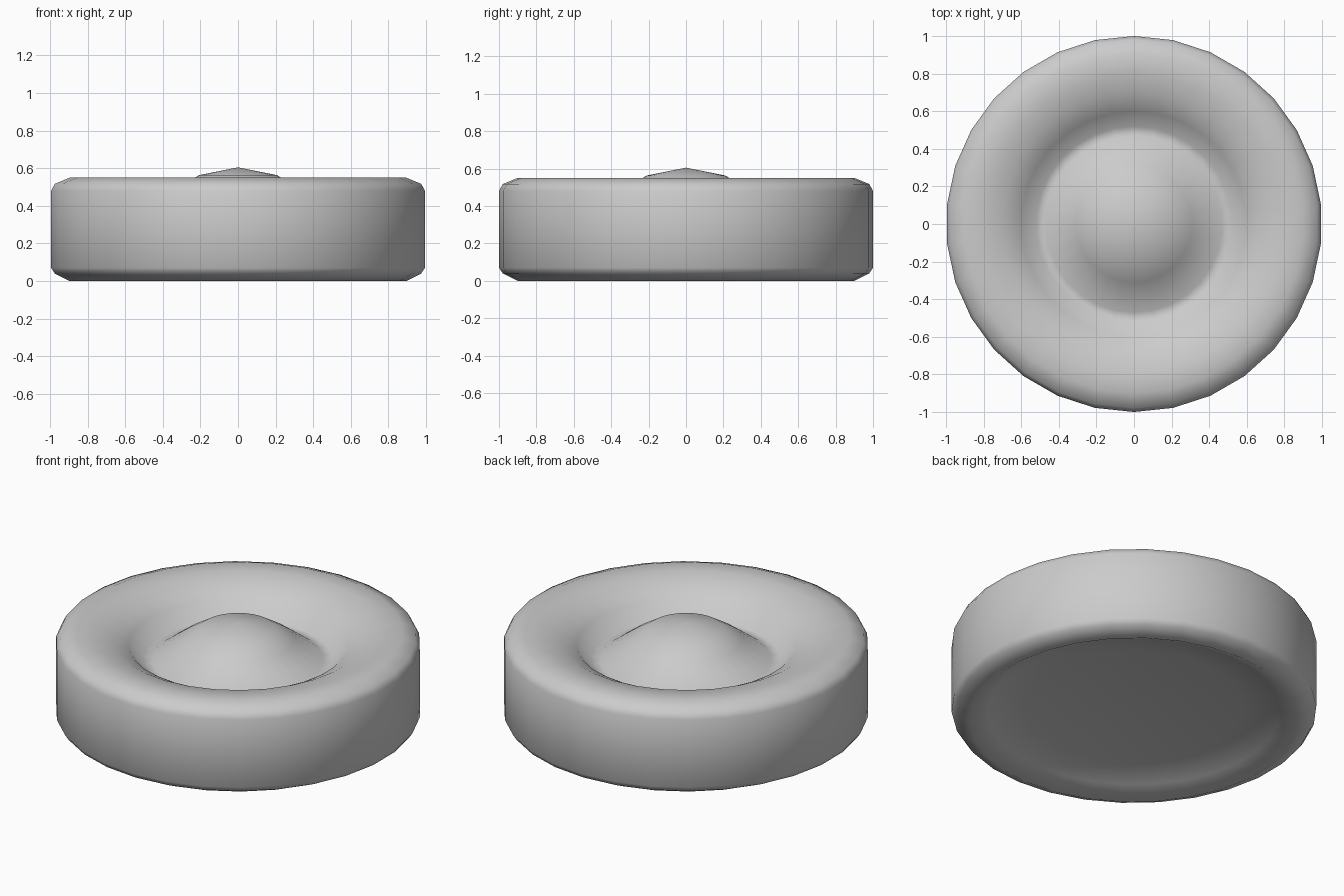
import bpy
import bmesh
import math
from mathutils import Vector

SIDES = 30

cube = bpy.data.objects.get("Cube")
if cube:
    bpy.data.objects.remove(cube, do_unlink=True)

# Single plain grey material
grey = bpy.data.materials.new("plain_grey")
grey.use_nodes = True
colour = (0.6, 0.6, 0.6, 1.0)
grey.diffuse_color = colour
grey.node_tree.nodes["Principled BSDF"].inputs["Base Color"].default_value = colour

# Half profile (radius, height): centre boss, groove, rim, wall, hollow underside
profile = [
    (0, 0.605), (0.21, 0.563), (0.31, 0.5), (0.47, 0.38),
    (0.52, 0.38), (0.6, 0.468), (0.7, 0.52), (0.8, 0.545), (0.9, 0.55),
    (0.98, 0.517), (1, 0.48), (1, 0.07), (0.98, 0.04), (0.9, 0),
    (0.8, 0.053), (0.6, 0.09), (0, 0.1),
]

# Lathe the profile, with a corner of the outline on the y axis
bm = bmesh.new()
verts = [bm.verts.new((0, r, z)) for r, z in profile]
edges = [bm.edges.new(pair) for pair in zip(verts, verts[1:])]
bmesh.ops.spin(bm, geom=verts + edges, cent=Vector(), axis=(0, 0, 1),
               angle=math.tau, steps=SIDES, use_merge=True)
bmesh.ops.remove_doubles(bm, verts=bm.verts[:], dist=0.0005)
bmesh.ops.recalc_face_normals(bm, faces=bm.faces[:])

mesh = bpy.data.meshes.new("round_dish")
bm.to_mesh(mesh)
bm.free()
mesh.materials.append(grey)
dish = bpy.data.objects.new("round_dish", mesh)
bpy.context.collection.objects.link(dish)

# Soft shading over the whole rounded body
bpy.ops.object.select_all(action="DESELECT")
dish.select_set(True)
bpy.context.view_layer.objects.active = dish
bpy.ops.object.shade_smooth_by_angle(angle=math.radians(85))
